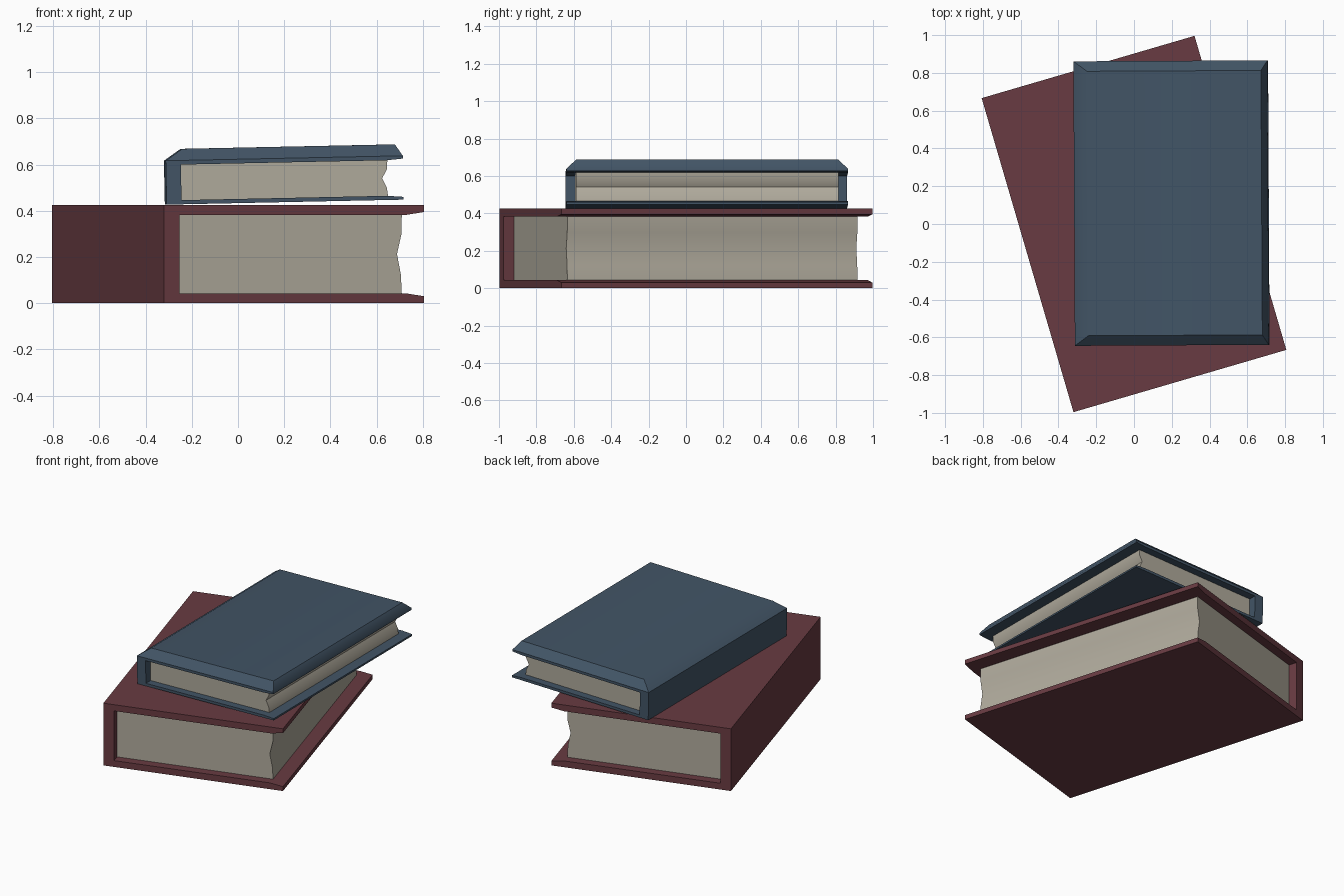
import bpy, bmesh, math

if "Cube" in bpy.data.objects:
    bpy.data.objects.remove(bpy.data.objects["Cube"])


def material(name, rgb):
    m = bpy.data.materials.new(name)
    m.use_nodes = True
    m.diffuse_color = (*rgb, 1)
    m.node_tree.nodes["Principled BSDF"].inputs["Base Color"].default_value = (*rgb, 1)
    return m


RED = material("maroon cover", (0.14, 0.044, 0.054))
BLUE = material("navy cover", (0.054, 0.089, 0.131))
PAPER = material("paper", (0.43, 0.40, 0.33))


def extrude(name, profile, half, mat, place, bulge=None):
    """Extrude an xz profile along y; optionally raise a padded panel on top."""
    bm = bmesh.new()
    face = bm.faces.new([bm.verts.new((x, -half, z)) for x, z in profile])
    moved = bmesh.ops.extrude_face_region(bm, geom=[face])["geom"]
    for v in moved:
        if isinstance(v, bmesh.types.BMVert):
            v.co.y = half
    bmesh.ops.recalc_face_normals(bm, faces=bm.faces)
    if bulge:
        width, height, shift = bulge
        top = max(bm.faces, key=lambda f: f.calc_center_median().z)
        bmesh.ops.inset_individual(bm, faces=[top], thickness=width, depth=height)
        bmesh.ops.translate(bm, verts=top.verts, vec=(shift, 0, 0))
    mesh = bpy.data.meshes.new(name)
    bm.to_mesh(mesh)
    bm.free()
    mesh.materials.append(mat)
    ob = bpy.data.objects.new(name, mesh)
    bpy.context.collection.objects.link(ob)
    ob.location, ob.rotation_euler = place
    bpy.ops.object.select_all(action="DESELECT")
    ob.select_set(True)
    bpy.context.view_layer.objects.active = ob
    bpy.ops.object.shade_smooth_by_angle(angle=math.radians(35))
    return ob


def cover(left, right, height, thick, edge, spine, taper):
    """C-shaped binding section with boards thinning at the fore edge."""
    s, t = left + spine, right - taper
    return [(left, 0), (right, 0), (right, edge), (t, thick), (s, thick),
            (s, height - thick), (t, height - thick), (right, height - edge),
            (right, height), (left, height)]


def pages(left, right, low, high, dip):
    """Page block section with a hollow along the fore edge."""
    h = high - low
    return [(left, low), (right, low), (right - dip * 0.2, low + h * 0.25),
            (right - dip, low + h * 0.5), (right - dip * 0.1, low + h * 0.74),
            (right, high), (left, high)]


# Large lower book
low = ((0, 0, 0), (0, 0, math.radians(16.3)))
extrude("lower_book_cover", cover(-0.587, 0.587, 0.425, 0.043, 0.03, 0.07, 0.085),
        0.866, RED, low)
extrude("lower_book_pages", pages(-0.53, 0.503, 0.035, 0.39, 0.022), 0.808, PAPER, low)

# Smaller upper book, leaning slightly
up = ((-0.313, 0.108, 0.427), (0, math.radians(-1.2), math.radians(0.3)))
extrude("upper_book_cover", cover(0, 1.027, 0.19, 0.018, 0.012, 0.065, 0.07),
        0.753, BLUE, up, bulge=(0.075, 0.05, 0.02))
extrude("upper_book_pages", pages(0.05, 0.96, 0.014, 0.176, 0.024), 0.702, PAPER, up)
